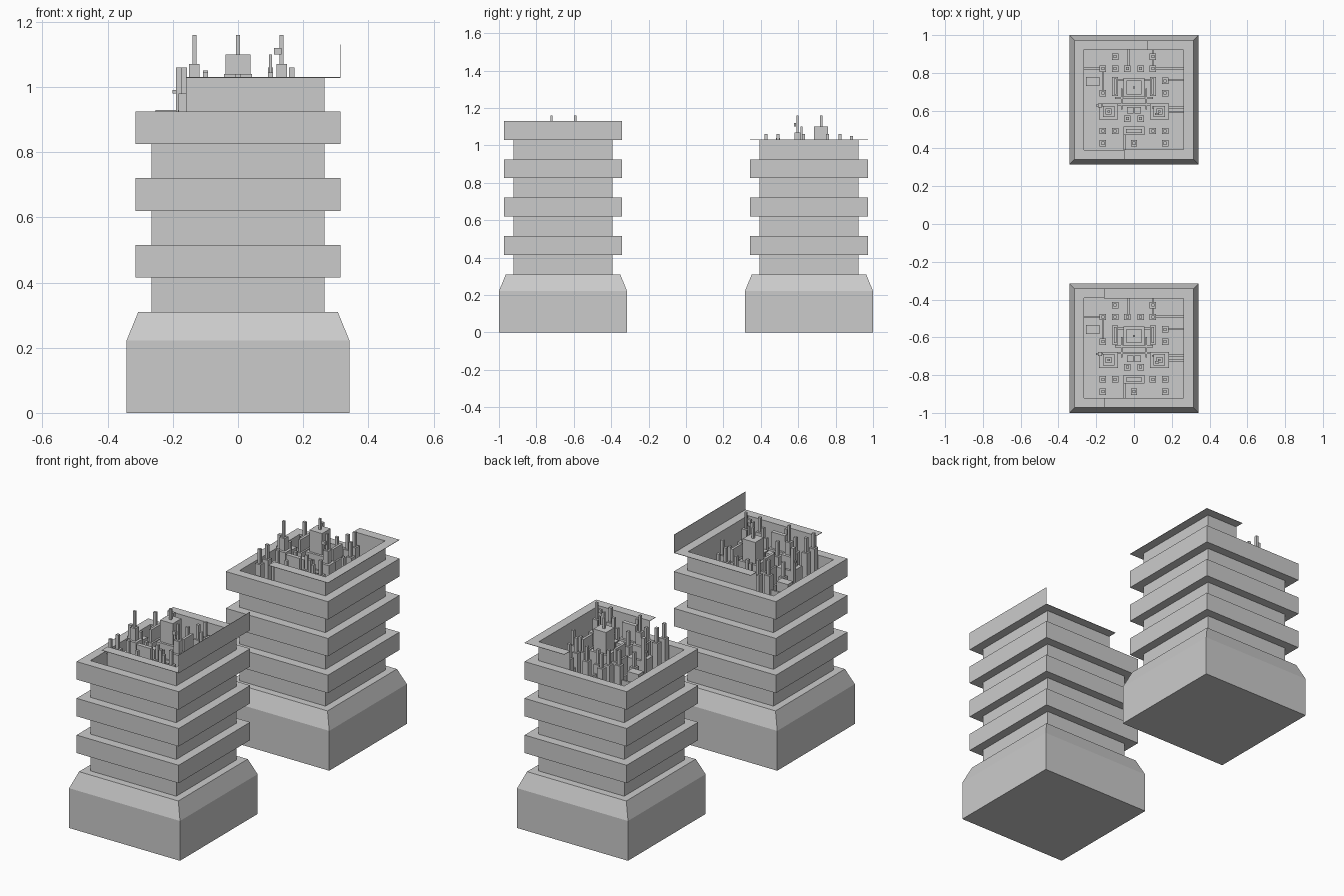
import bpy, bmesh

# Stepped square profile: (half width, height), bottom to roof rim to sunken floor
PROFILE = [(.342, 0), (.342, .222), (.306, .31), (.265, .31),
           (.265, .415), (.315, .415), (.315, .515), (.265, .515),
           (.265, .62), (.315, .62), (.315, .72), (.265, .72),
           (.265, .825), (.315, .825), (.315, .925), (.265, .925), (.265, .83)]
FLOOR = .83
T = .002


def finish(name, bm, cy):
    bmesh.ops.recalc_face_normals(bm, faces=bm.faces)
    me = bpy.data.meshes.new(name)
    bm.to_mesh(me)
    bm.free()
    ob = bpy.data.objects.new(name, me)
    ob.location.y = cy
    bpy.context.collection.objects.link(ob)


def box(bm, x0, x1, y0, y1, z0, z1):
    vs = bmesh.ops.create_cube(bm, size=1)["verts"]
    for v in vs:
        v.co = (x1 if v.co.x > 0 else x0,
                y1 if v.co.y > 0 else y0,
                z1 if v.co.z > 0 else z0)


def post(bm, x, y, w, d, z1, z0=FLOOR):
    box(bm, x - w / 2, x + w / 2, y - d / 2, y + d / 2, z0, z1)


def tower_body(name, cy):
    bm = bmesh.new()
    loops = [[bm.verts.new((sx * h, sy * h, z))
              for sx, sy in ((-1, -1), (1, -1), (1, 1), (-1, 1))] for h, z in PROFILE]
    for a, b in zip(loops, loops[1:]):
        for i in range(4):
            j = (i + 1) % 4
            bm.faces.new((a[i], a[j], b[j], b[i]))
    bm.faces.new(loops[0][::-1])
    bm.faces.new(loops[-1])
    finish(name, bm, cy)


def broken_storey(name, cy, front_x, back_x, panel):
    bm = bmesh.new()
    # remaining walls
    box(bm, .265 - T, .265, -.265, .265, .925, 1.03)
    box(bm, front_x, .265, -.265, -.265 + T, .925, 1.03)
    box(bm, back_x, .265, .265 - T, .265, .925, 1.03)
    # overhanging ledges
    box(bm, .265, .315, -.315, .315, 1.03 - T, 1.03)
    box(bm, front_x, .265, -.315, -.265, 1.03 - T, 1.03)
    box(bm, back_x, .265, .265, .315, 1.03 - T, 1.03)
    # last standing fascia panel
    if panel:
        box(bm, .315 - T, .315, -.315, .315, 1.03, 1.13)
    finish(name, bm, cy)


def roof_machinery(name, cy):
    bm = bmesh.new()
    # small stepped posts: x, y, top
    posts = [(-.1, .228, 1.05), (.1, .228, 1.05), (0, -.23, 1.04)]
    posts += [(x, .165, z) for x, z in
              ((-.165, 1.06), (-.1, 1.045), (-.035, 1.03), (.035, 1.03), (.1, 1.06))]
    for s in (-1, 1):
        posts += [(s * .165, .035, 1.0), (s * .165, -.165, 1.06), (s * .1, -.165, 1.045),
                  (s * .165, -.23, 1.06), (s * .035, -.1, 1.03)]
    posts.append((.165, .1, 1.06))
    for x, y, top in posts:
        post(bm, x, y, .034, .034, top - .08)
        post(bm, x, y, .016, .016, top)
    # antenna blocks and tall slabs
    for s in (-1, 1):
        x = s * .134
        post(bm, x, -.062, .1, .085, .93)
        post(bm, x, -.062, .06, .06, 1.0)
        post(bm, x, -.062, .032, .032, 1.07)
        post(bm, x, -.062, .012, .012, 1.16)
        post(bm, s * .1, .07, .032, .1, .96)
        post(bm, s * .1, .07, .014, .085, 1.03)
        post(bm, s * .02, -.055, .034, .034, .98)
    post(bm, .1, -.04, .01, .01, 1.1)
    # central block
    post(bm, 0, .065, .11, .1, .98)
    post(bm, 0, .065, .078, .075, 1.1)
    post(bm, 0, .065, .012, .012, 1.16)
    post(bm, 0, -.165, .11, .045, .95)
    post(bm, 0, -.165, .085, .022, 1.04)
    # side tank and bracket
    post(bm, -.218, .098, .07, .048, .93)
    post(bm, -.18, -.03, .02, .02, 1.06)
    post(bm, -.183, -.03, .036, .01, .99, .98)
    post(bm, .122, -.075, .022, .012, 1.12, 1.10)
    # ducts: x0, x1, y0, y1
    for d in ((.1, .265, .16, .172), (.165, .265, .1, .108), (.15, .265, -.045, -.033),
              (.15, .265, -.07, -.06), (-.265, -.165, .16, .17), (-.17, -.16, .035, .165),
              (-.035, -.025, .165, .265), (.095, .105, .165, .265), (-.1, .1, .005, .016),
              (-.07, -.06, -.05, .06), (.06, .07, -.05, .06), (-.1, .1, -.03, -.02),
              (-.1, .1, .1, .11), (-.055, -.045, -.265, -.165)):
        box(bm, *d, FLOOR, .9)
    finish(name, bm, cy)


# two towers with different remaining upper storeys
for label, cy, fx, bx, panel in (("front", -.6575, -.16, -.16, True),
                                 ("rear", .6575, -.053, .07, False)):
    tower_body(label + "_tower_body", cy)
    broken_storey(label + "_broken_storey", cy, fx, bx, panel)
    roof_machinery(label + "_roof_machinery", cy)
